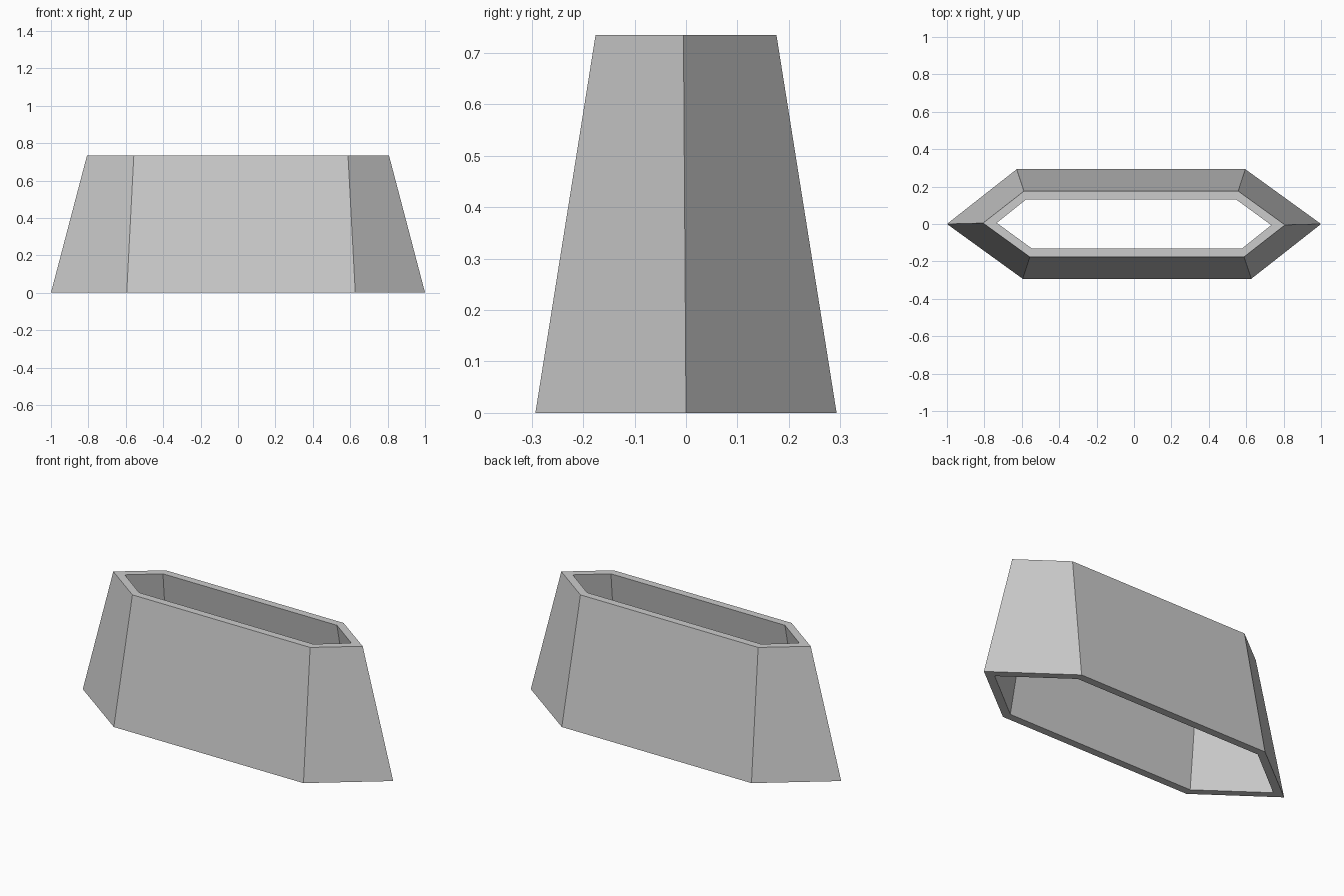
import bpy
import bmesh

# Remove the default object only
cube = bpy.data.objects.get("Cube")
if cube:
    bpy.data.objects.remove(cube)

HEIGHT = 0.735

grey = bpy.data.materials.new("light_grey")
grey.use_nodes = True
colour = (0.6, 0.6, 0.6, 1)
grey.diffuse_color = colour
grey.node_tree.nodes["Principled BSDF"].inputs["Base Color"].default_value = colour


def hexagon(bm, half, z):
    """Six-sided ring: three corners plus their half-turn copies."""
    corners = half + [(-x, -y) for x, y in half]
    return [bm.verts.new((x, y, z)) for x, y in corners]


def bridge(bm, a, b):
    for i in range(len(a)):
        j = (i + 1) % len(a)
        bm.faces.new((a[i], a[j], b[j], b[i]))


# Tapered, open six-sided sleeve: left, front-left and front-right corners
bm = bmesh.new()
outer_low = hexagon(bm, [(-1, 0), (-0.595, -0.293), (0.627, -0.293)], 0)
outer_top = hexagon(bm, [(-0.807, 0.005), (-0.557, -0.176), (0.588, -0.176)], HEIGHT)
inner_top = hexagon(bm, [(-0.734, 0.006), (-0.545, -0.132), (0.576, -0.132)], HEIGHT)
inner_low = hexagon(bm, [(-0.927, 0.001), (-0.583, -0.249), (0.615, -0.249)], 0)

# Outer wall, top rim, inner wall, bottom rim
loops = [outer_low, outer_top, inner_top, inner_low]
for i, loop in enumerate(loops):
    bridge(bm, loop, loops[(i + 1) % len(loops)])
bmesh.ops.recalc_face_normals(bm, faces=bm.faces)

mesh = bpy.data.meshes.new("tapered_sleeve")
bm.to_mesh(mesh)
bm.free()
mesh.materials.append(grey)
sleeve = bpy.data.objects.new("tapered_sleeve", mesh)
bpy.context.collection.objects.link(sleeve)
